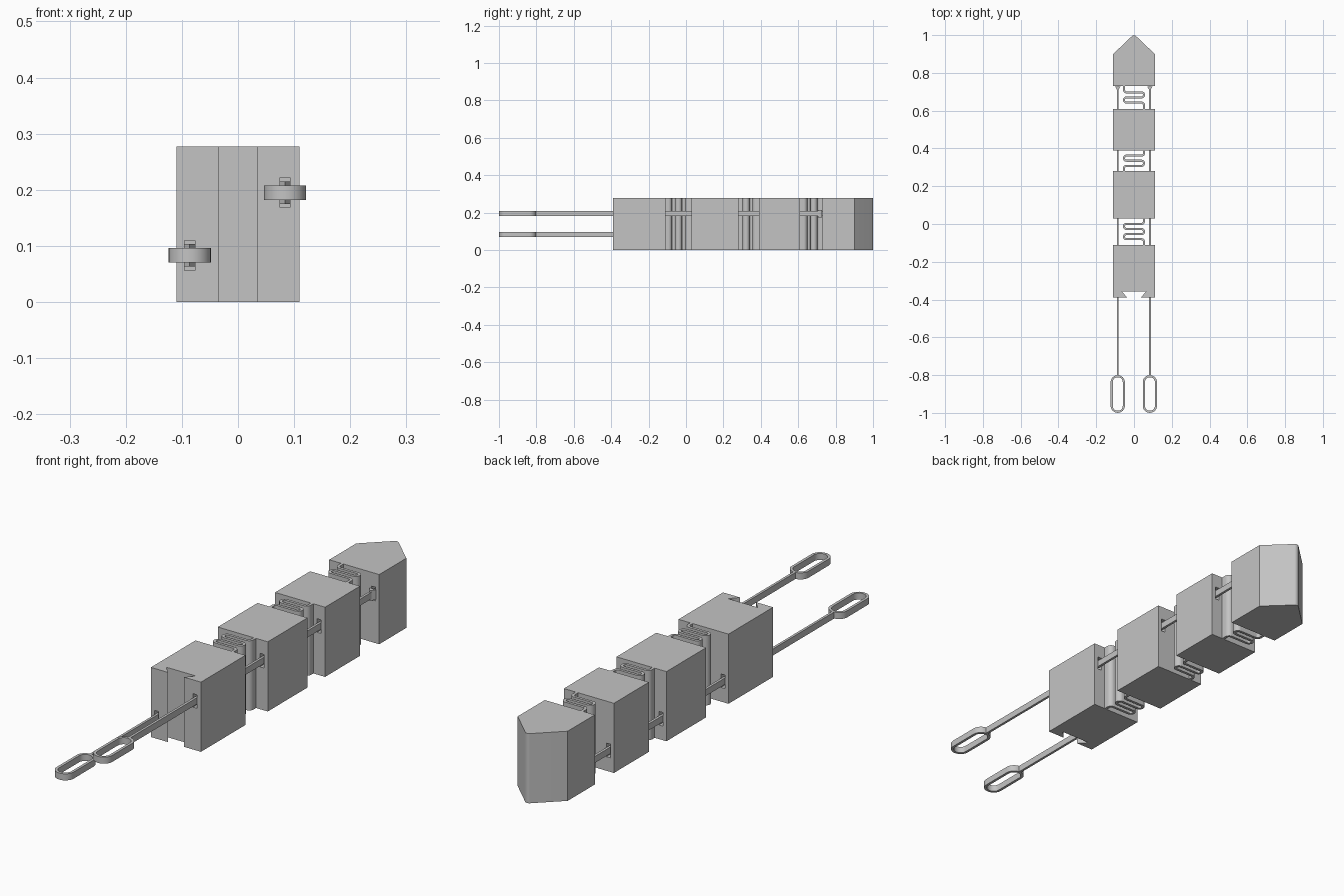
import bpy, bmesh, math
from mathutils import Vector

cube = bpy.data.objects.get("Cube")
if cube:
    bpy.data.objects.remove(cube, do_unlink=True)

grey = bpy.data.materials.new("plain grey")
grey.use_nodes = True
colour = (0.55, 0.55, 0.55, 1)
grey.diffuse_color = colour
grey.node_tree.nodes["Principled BSDF"].inputs["Base Color"].default_value = colour

HEIGHT = 0.277
HALF = 0.11


def round_corner(before, corner, after, radius, steps=8):
    """Points of an arc that rounds one corner of a flat path."""
    a, b = (before - corner).normalized(), (after - corner).normalized()
    half = a.angle(b) / 2
    centre = corner + (a + b).normalized() * (radius / math.sin(half))
    start = corner + a * (radius / math.tan(half)) - centre
    end = corner + b * (radius / math.tan(half)) - centre
    return [centre + start.lerp(end, i / steps).normalized() * radius
            for i in range(steps + 1)]


def rounded(points, radius, closed=False):
    pts = [Vector(p) for p in points]
    out = []
    for i, p in enumerate(pts):
        if not closed and i in (0, len(pts) - 1):
            out.append(p)
        else:
            out += round_corner(pts[i - 1], p, pts[(i + 1) % len(pts)], radius)
    clean = [out[0]]
    for p in out[1:]:
        if (p - clean[-1]).length > 1e-5:
            clean.append(p)
    if closed and (clean[0] - clean[-1]).length < 1e-5:
        clean.pop()
    return clean


def make_object(name, bm):
    bmesh.ops.recalc_face_normals(bm, faces=bm.faces)
    mesh = bpy.data.meshes.new(name)
    bm.to_mesh(mesh)
    bm.free()
    mesh.materials.append(grey)
    obj = bpy.data.objects.new(name, mesh)
    bpy.context.collection.objects.link(obj)
    return obj


def prism(name, outline, z0, z1):
    bm = bmesh.new()
    face = bm.faces.new([bm.verts.new((p[0], p[1], z0)) for p in outline])
    top = bmesh.ops.extrude_face_region(bm, geom=[face])["geom"]
    bmesh.ops.translate(bm, vec=(0, 0, z1 - z0),
                        verts=[v for v in top if isinstance(v, bmesh.types.BMVert)])
    return make_object(name, bm)


def box(name, x0, x1, y0, y1, z0, z1):
    return prism(name, [(x0, y0), (x1, y0), (x1, y1), (x0, y1)], z0, z1)


def ribbon(name, path, width, z0, z1, closed=False):
    """Upright strip of constant width that follows a flat path."""
    bm = bmesh.new()
    n = len(path)
    rings = []
    for i, p in enumerate(path):
        before = path[i - 1] if closed or i else p
        after = path[(i + 1) % n] if closed or i < n - 1 else p
        d = (after - before).normalized()
        side = Vector((-d.y, d.x)) * width / 2
        rings.append([bm.verts.new((q.x, q.y, z)) for q, z in
                      ((p + side, z0), (p - side, z0), (p - side, z1), (p + side, z1))])
    for i in range(n if closed else n - 1):
        a, b = rings[i], rings[(i + 1) % n]
        for k in range(4):
            m = (k + 1) % 4
            bm.faces.new((a[k], a[m], b[m], b[k]))
    if not closed:
        bm.faces.new(rings[0])
        bm.faces.new(rings[-1])
    return make_object(name, bm)


def smooth(obj):
    bpy.ops.object.select_all(action="DESELECT")
    obj.select_set(True)
    bpy.context.view_layer.objects.active = obj
    bpy.ops.object.shade_smooth_by_angle(angle=math.radians(35))


# Blocks: dovetailed base, two middle links and a pointed tip
base = prism("base_block", [
    (-HALF, -0.39), (-0.035, -0.39), (-0.065, -0.357), (0.065, -0.357),
    (0.035, -0.39), (HALF, -0.39), (HALF, -0.11), (-HALF, -0.11)], 0, HEIGHT)
lower = box("lower_link", -HALF, HALF, 0.03, 0.28, 0, HEIGHT)
upper = box("upper_link", -HALF, HALF, 0.39, 0.61, 0, HEIGHT)
shoulder_l, nose, shoulder_r = Vector((HALF, 0.9)), Vector((0, 1.005)), Vector((-HALF, 0.9))
tip = prism("pointed_tip", [(-HALF, 0.73), (HALF, 0.73), shoulder_l,
            *round_corner(shoulder_l, nose, shoulder_r, 0.015), shoulder_r], 0, HEIGHT)

# Tendon channels through the blocks, ending blind in the tip
tendons = [("left", 0.084, 0.195), ("right", -0.086, 0.083)]
for side, x, z in tendons:
    cutter = box("channel_cutter", x - 0.009, x + 0.009, -0.5, 0.79, z - 0.027, z + 0.027)
    cutter.hide_render = True
    for block in (base, lower, upper, tip):
        mod = block.modifiers.new("channel", "BOOLEAN")
        mod.operation = "DIFFERENCE"
        mod.solver = "EXACT"
        mod.object = cutter
        bpy.context.view_layer.objects.active = block
        bpy.ops.object.modifier_apply(modifier=mod.name)
    bpy.data.objects.remove(cutter, do_unlink=True)
smooth(tip)

# Folded leaf springs that join the blocks
REACH = 0.053
for name, y0, y1, bars, start in (("lower_spring", -0.11, 0.03, 4, 1),
                                  ("middle_spring", 0.28, 0.39, 3, -1),
                                  ("upper_spring", 0.61, 0.73, 3, 1)):
    pitch = 0.027
    first = (y0 + y1) / 2 - pitch * (bars - 1) / 2
    x = start * REACH
    path = [(x, y0 - 0.003)]
    for i in range(bars):
        path += [(x, first + i * pitch), (-x, first + i * pitch)]
        x = -x
    path.append((x, y1 + 0.003))
    smooth(ribbon(name, rounded(path, pitch / 2), 0.011, 0, HEIGHT))

# Tendons: flat rod, pull loop and arrow-shaped anchor in the tip
for side, x, z in tendons:
    z0, z1 = z - 0.013, z + 0.013
    box(side + "_tendon_rod", x - 0.005, x + 0.005, -0.805, 0.75, z0, z1)
    w = 0.032
    loop = [(x - w, -0.994), (x + w, -0.994), (x + w, -0.806), (x - w, -0.806)]
    smooth(ribbon(side + "_pull_loop", rounded(loop, w - 0.001, True), 0.011, z0, z1, True))
    prism(side + "_tendon_anchor", [(x - 0.014, 0.727), (x, 0.705), (x + 0.014, 0.727)],
          z - 0.02, z + 0.02)
